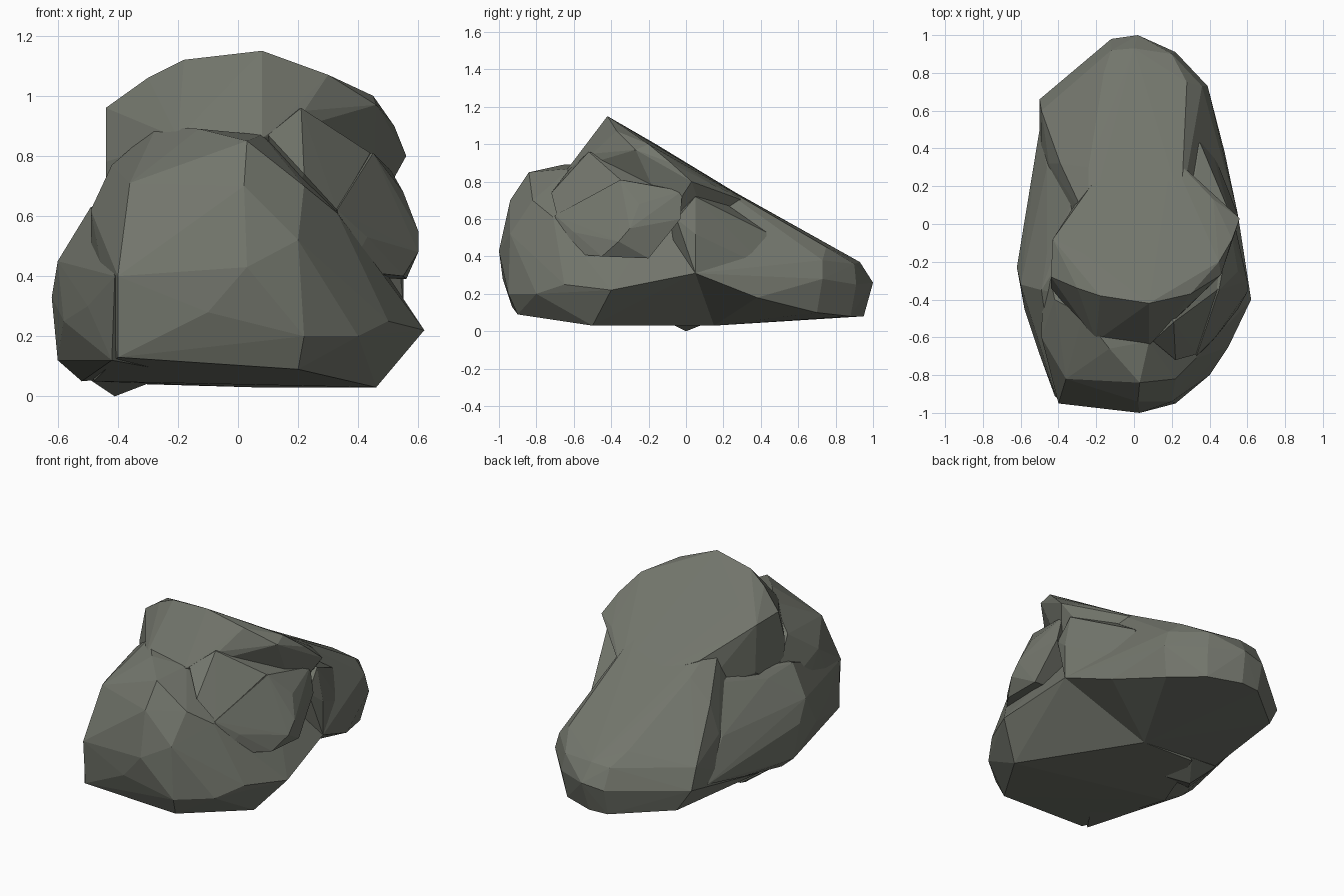
import bpy
import bmesh

# One flat grey-green stone colour
stone = bpy.data.materials.new("grey_green_stone")
stone.diffuse_color = (0.17, 0.18, 0.15, 1)


def chunk(name, pts):
    """Faceted block of stone: the convex hull of a few corner points."""
    bm = bmesh.new()
    for p in pts:
        bm.verts.new(p)
    res = bmesh.ops.convex_hull(bm, input=bm.verts[:])
    junk = {g for g in res["geom_interior"] + res["geom_unused"]
            if isinstance(g, bmesh.types.BMVert)}
    bmesh.ops.delete(bm, geom=list(junk), context='VERTS')
    bmesh.ops.recalc_face_normals(bm, faces=bm.faces[:])
    me = bpy.data.meshes.new(name)
    bm.to_mesh(me)
    bm.free()
    me.materials.append(stone)
    ob = bpy.data.objects.new(name, me)
    bpy.context.collection.objects.link(ob)
    return ob


# Rounded front boulder
rock = chunk("rock", [
    (.03, -.84, .85), (-.13, -.66, .89), (.08, -.62, .87), (-.27, -.48, .90),
    (-.42, -.4, .77), (-.49, -.6, .62), (-.36, -.82, .71), (-.4, -.95, .4),
    (-.1, -.98, .28), (.03, -1, .43), (.02, -.94, .70), (.2, -.94, .52),
    (.22, -.82, .70), (.33, -.71, .61), (.22, -.95, .2), (-.4, -.93, .13),
    (.2, -.9, .09), (.4, -.8, .2), (.46, -.5, .03), (.62, -.4, .22),
    (.5, -.65, .25), (.05, .15, .03), (-.48, -.3, .05), (-.3, .15, .04),
    (.3, -.1, .7), (-.25, -.1, .65), (-.48, -.1, .4), (.55, .05, .31)])

# Tall crest whose flat top slopes to the back
crest = chunk("crest", [
    (.08, -.42, 1.15), (-.18, -.38, 1.12), (-.3, -.34, 1.06),
    (-.43, -.08, .95), (-.44, -.28, .96), (-.26, -.16, 1.0),
    (.3, -.37, 1.07), (.45, -.2, 1.0), (.46, -.27, .97), (.52, -.08, .9),
    (.56, .03, .8), (.08, -.64, .86), (-.2, -.62, .86), (.22, -.5, .95),
    (-.44, -.34, .78), (-.44, -.33, .5), (-.42, -.08, .65), (.45, -.1, .6),
    (.4, .1, .6), (-.25, .2, .6), (-.23, .2, .78), (.42, .13, .79),
    (.2, .36, .68), (0, .35, .69)])

# Long wedge forming the back
wedge = chunk("wedge", [
    (-.24, 0, .89), (.25, .1, .83), (.19, .42, .645), (.28, .75, .45),
    (.2, .9, .36), (0, .93, .37), (-.12, .92, .36), (-.16, .8, .43),
    (-.24, .3, .72), (-.39, .32, .6), (-.45, .32, .43), (-.49, .6, .34),
    (.02, 1, .26), (-.12, .98, .24), (.22, .91, .25), (.39, .73, .28),
    (0, .95, .08), (-.12, .94, .08), (.2, .88, .08), (.35, .7, .1),
    (-.5, .66, .22), (-.42, .69, .09), (.33, .45, .53), (.48, .38, .18),
    (.55, .05, .31), (.05, .15, .03), (-.4, -.3, .06),
    (-.5, 0, .08), (-.3, -.02, .68), (.36, .73, .38)])

# Buttress under the right edge of the slope
buttress = chunk("right_buttress", [
    (.51, .05, .72), (.55, .05, .52), (.55, .05, .31), (.35, .43, .53),
    (.4, .43, .34), (.3, -.1, .6), (.3, -.1, .3), (.2, .3, .6),
    (.2, .4, .3), (.3, .1, .76), (.52, -.05, .6)])

# Shoulder and bulge on the right side
bulge = chunk("right_bulge", [
    (.55, -.25, .68), (.6, -.3, .55), (.6, -.36, .48), (.56, -.2, .39),
    (.55, -.45, .4), (.45, -.35, .81), (.43, -.6, .53), (.33, -.7, .62),
    (.37, -.68, .42), (.54, -.03, .6), (.51, -.02, .75), (.3, -.2, .8),
    (.3, -.2, .4)])
shoulder = chunk("right_shoulder", [
    (.21, -.52, .96), (.1, -.62, .87), (.33, -.69, .62), (.44, -.35, .81),
    (.5, -.03, .74), (.1, -.3, .9), (.1, -.3, .5), (.4, -.1, .5),
    (.22, -.72, .74)])

# Low swelling along the left side
flank = chunk("left_flank", [
    (-.62, -.23, .33), (-.6, -.2, .12), (-.6, -.32, .45), (-.49, -.35, .63),
    (-.52, -.2, .05), (-.58, -.45, .25), (-.5, -.69, .3), (-.42, -.91, .12),
    (-.41, -.92, .4), (-.54, .1, .28), (-.53, .2, .14), (-.5, .5, .2),
    (-.2, -.6, .08), (-.2, -.4, .6), (-.2, .4, .15), (-.46, .3, .41),
    (-.53, -.08, .38), (-.3, -.05, .67), (-.3, .2, .66), (-.46, -.15, .6)])

# Small toe touching the ground
toe = chunk("toe", [
    (-.41, 0, 0), (-.5, -.12, .06), (-.28, -.1, .05), (-.3, .15, .06),
    (-.48, .15, .07), (-.4, 0, .2)])

# Fuse the blocks into a single rock
bpy.context.view_layer.objects.active = rock
for part in (crest, wedge, buttress, bulge, shoulder, flank, toe):
    mod = rock.modifiers.new("fuse_" + part.name, 'BOOLEAN')
    mod.operation = 'UNION'
    mod.solver = 'EXACT'
    mod.object = part
    bpy.ops.object.modifier_apply(modifier=mod.name)
    bpy.data.objects.remove(part)

# Keep flat facets and the single colour
rock.data.materials.clear()
rock.data.materials.append(stone)
for f in rock.data.polygons:
    f.use_smooth = False
    f.material_index = 0
